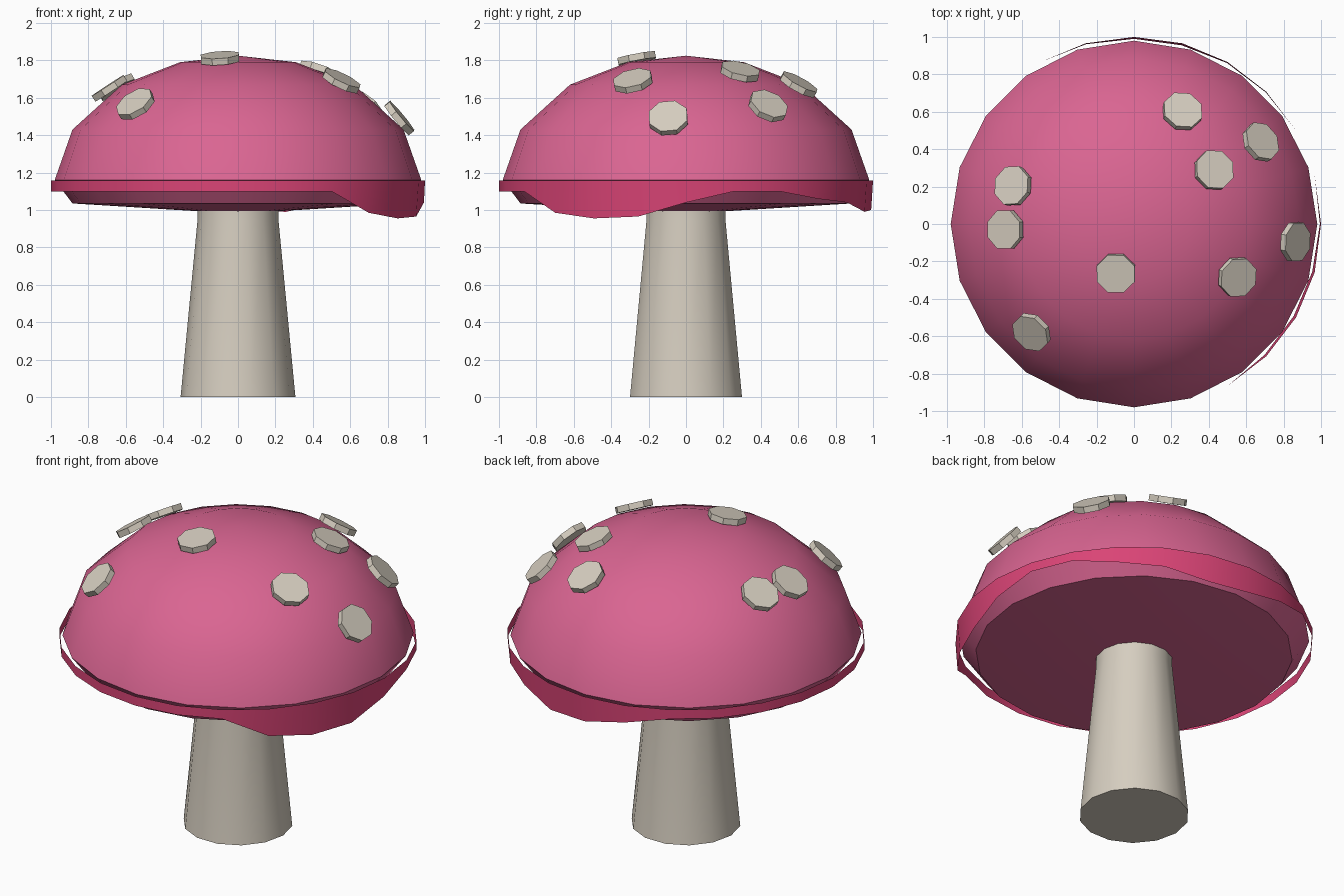
import bpy, math
from mathutils import Vector

if "Cube" in bpy.data.objects:
    bpy.data.objects.remove(bpy.data.objects["Cube"])


def material(name, rgb):
    m = bpy.data.materials.new(name)
    lin = [(c / 255 / 12.92) if c < 11 else ((c / 255 + 0.055) / 1.055) ** 2.4 for c in rgb]
    m.diffuse_color = (*lin, 1)
    m.use_nodes = True
    m.node_tree.nodes["Principled BSDF"].inputs["Base Color"].default_value = m.diffuse_color
    return m


PINK = material("pink", (218, 101, 146))
ROSE = material("deep rose", (218, 68, 118))
CREAM = material("cream", (214, 206, 192))


def make(name, verts, faces, mat):
    me = bpy.data.meshes.new(name)
    me.from_pydata(verts, [], faces)
    me.materials.append(mat)
    ob = bpy.data.objects.new(name, me)
    bpy.context.collection.objects.link(ob)
    bpy.ops.object.select_all(action='DESELECT')
    ob.select_set(True)
    bpy.context.view_layer.objects.active = ob
    bpy.ops.object.shade_smooth_by_angle(angle=math.radians(40))
    return ob


def lathe(name, profile, sides, mat, start=0.0):
    """Revolve (radius, z) points, listed bottom to top, closing both ends to a pole."""
    verts, faces = [], []
    for r, z in profile:
        for i in range(sides):
            a = start + 2 * math.pi * i / sides
            verts.append((r * math.cos(a), r * math.sin(a), z))
    for k in range(len(profile) - 1):
        for i in range(sides):
            j = (i + 1) % sides
            b, t = k * sides, (k + 1) * sides
            faces.append((b + i, b + j, t + j, t + i))
    return verts, faces


def solid(name, profile, sides, mat, bottom, top, start=0.0):
    verts, faces = lathe(name, profile, sides, mat, start)
    n = len(verts)
    verts += [(0, 0, bottom), (0, 0, top)]
    last = n - sides
    for i in range(sides):
        j = (i + 1) % sides
        faces.append((n, j, i))
        faces.append((n + 1, last + i, last + j))
    return make(name, verts, faces, mat)


# Stem: tapered 14-sided column
solid("stem", [(0.307, 0), (0.217, 0.94), (0.217, 1.02)], 14, CREAM, 0, 1.02)

# Cap: flattened dome with an almost flat underside
solid("cap", [(0.885, 1.035), (0.98, 1.16), (0.885, 1.43), (0.62, 1.67), (0.31, 1.79)],
      20, PINK, 0.98, 1.825)

# Rim skirt: thin ribbon around the cap, drooping at two places
droop = {-45: 0.985, -30: 0.955, -15: 0.965, 0: 1.04, 45: 1.06, 60: 1.04,
         75: 0.99, 90: 1.0, 105: 1.05}
verts, faces = [], []
for i in range(24):
    deg = -180 + 15 * i
    a = math.radians(deg)
    z = droop.get(deg, 1.10)
    r = 1 - 0.1 * (1.10 - z)
    verts += [(r * math.cos(a), r * math.sin(a), z), (math.cos(a), math.sin(a), 1.157)]
    b, c = 2 * i, 2 * ((i + 1) % 24)
    faces.append((b, c, c + 1, b + 1))
make("rim_skirt", verts, faces, ROSE)

# Spots: octagonal discs lying on the cap
A, B, ZC = 0.98, 0.665, 1.16
spots = [(0.26, 0.605), (0.68, 0.44), (0.43, 0.29), (0.865, -0.095), (0.555, -0.285),
         (-0.097, -0.265), (-0.55, -0.58), (-0.65, 0.205), (-0.69, -0.03)]
for n, (x, y) in enumerate(spots):
    x, y = x * 0.985, y * 0.985
    h = B * math.sqrt(1 - (x * x + y * y) / A ** 2)
    normal = Vector((x / A ** 2, y / A ** 2, h / B ** 2)).normalized()
    ob = solid(f"spot_{n + 1}", [(0.11, -0.018), (0.11, 0.018)], 8, CREAM,
               -0.018, 0.018, math.radians(22.5))
    ob.location = Vector((x, y, ZC + h)) + normal * 0.014
    ob.rotation_mode = 'QUATERNION'
    ob.rotation_quaternion = Vector((0, 0, 1)).rotation_difference(normal)
